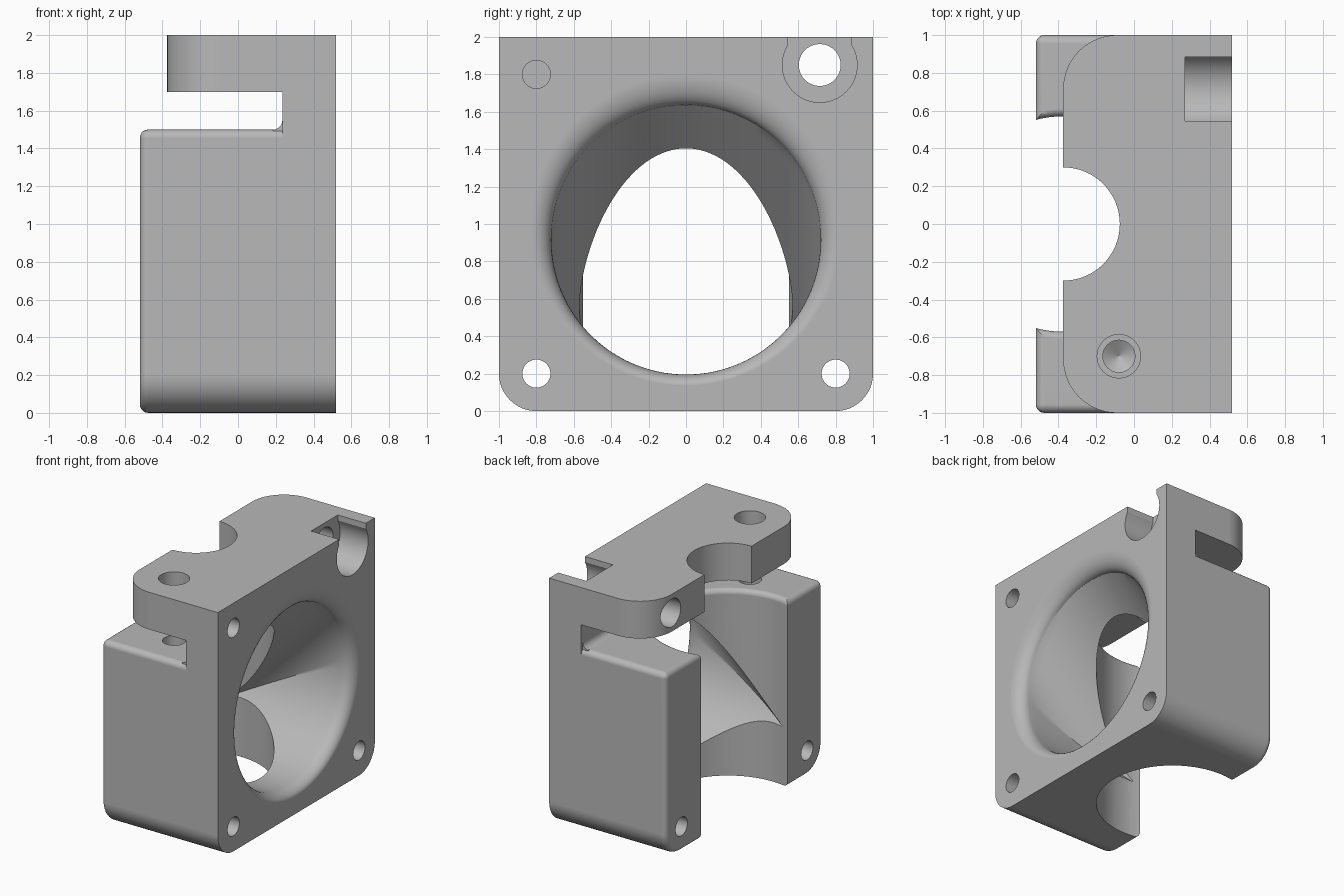
import bpy, bmesh
from math import sin, cos, pi, sqrt

if "Cube" in bpy.data.objects:
    bpy.data.objects.remove(bpy.data.objects["Cube"])

grey = bpy.data.materials.new("plain grey")
grey.use_nodes = True
grey.diffuse_color = (0.48, 0.48, 0.48, 1)
grey.node_tree.nodes["Principled BSDF"].inputs["Base Color"].default_value = (0.48, 0.48, 0.48, 1)


def place(axis, u, v, w):
    """Put a profile point (u, v) at depth w along an axis."""
    return {"x": (w, u, v), "y": (u, w, v), "z": (u, v, w)}[axis]


def finish(name, bm):
    bmesh.ops.recalc_face_normals(bm, faces=bm.faces)
    mesh = bpy.data.meshes.new(name)
    bm.to_mesh(mesh)
    bm.free()
    mesh.materials.append(grey)
    obj = bpy.data.objects.new(name, mesh)
    bpy.context.collection.objects.link(obj)
    return obj


def loft(name, rings, bevel_rule=None):
    """Skin equal-length rings of 3D points and cap both ends."""
    bm = bmesh.new()
    loops = [[bm.verts.new(p) for p in ring] for ring in rings]
    n = len(loops[0])
    for a, b in zip(loops, loops[1:]):
        for i in range(n):
            j = (i + 1) % n
            bm.faces.new((a[i], a[j], b[j], b[i]))
    bm.faces.new(loops[0])
    bm.faces.new(loops[-1])
    if bevel_rule:
        bmesh.ops.recalc_face_normals(bm, faces=bm.faces)
        edges = [e for e in bm.edges if bevel_rule(*[v.co for v in e.verts])]
        bmesh.ops.bevel(bm, geom=edges, offset=0.045, segments=5, profile=0.5, affect="EDGES")
    return finish(name, bm)


def prism(name, axis, pts, a, b, rule=None):
    return loft(name, [[place(axis, u, v, w) for u, v in pts] for w in (a, b)], rule)


def box_pts(u0, u1, v0, v1):
    return [(u0, v0), (u1, v0), (u1, v1), (u0, v1)]


def arc(cu, cv, r, start, end, n=12):
    return [(cu + r * cos(start + (end - start) * i / n),
             cv + r * sin(start + (end - start) * i / n)) for i in range(n + 1)]


def turned(name, axis, cu, cv, steps, n=64):
    """Round solid from (depth, radius) steps."""
    return loft(name, [[place(axis, cu + r * cos(2 * pi * i / n), cv + r * sin(2 * pi * i / n), w)
                        for i in range(n)] for w, r in steps])


def combine(target, tool, operation):
    mod = target.modifiers.new(operation, "BOOLEAN")
    mod.operation, mod.object, mod.solver = operation, tool, "EXACT"
    bpy.context.view_layer.objects.active = target
    bpy.ops.object.modifier_apply(modifier=mod.name)
    bpy.data.objects.remove(tool)


def outline(top):
    """Front plate outline with rounded lower corners."""
    return (arc(-0.8, 0.2, 0.2, pi, 1.5 * pi) + arc(0.8, 0.2, 0.2, 1.5 * pi, 2 * pi)
            + [(1, top), (-1, top)])


# Solid parts: back slab, lower block with soft edges, upper clamp plate
body = prism("fan_duct_mount", "x", outline(2), 0.235, 0.52)


def soft_edge(a, b):
    at_end = max(a.x, b.x) < -0.51
    on_top = min(a.z, b.z) > 1.49 and abs(a.x - b.x) > 0.1
    return at_end or on_top


combine(body, prism("lower_block", "x", outline(1.5), -0.52, 0.3, soft_edge), "UNION")
clamp = (arc(-0.09, -0.715, 0.285, 1.5 * pi, pi, 16) + arc(-0.09, 0.715, 0.285, pi, pi / 2, 16)
         + [(0.3, 1), (0.3, -1)])
combine(body, prism("clamp_plate", "z", clamp, 1.7, 2), "UNION")
fillet = arc(0.185, 1.55, 0.05, 1.5 * pi, 2 * pi, 6) + [(0.26, 1.55), (0.26, 1.48), (0.185, 1.48)]
combine(body, prism("slot_fillet", "y", fillet, -0.98, 0.98), "UNION")

# Vertical round pocket in the lower block, with a softened upper rim
rim = [(1.5 - 0.04 * (1 - sin(t)), 0.57 + 0.04 * (1 - cos(t)))
       for t in [pi / 2 * i / 5 for i in range(6)]]
cuts = [turned("pocket", "z", -0.375, 0, [(-0.1, 0.57)] + rim + [(1.6, 0.61)], 96),
        turned("clamp_notch", "z", -0.375, 0, [(1.65, 0.3), (2.1, 0.3)])]


# Air duct: flared mouth, level floor, roof sloping down into the pocket
def duct_ring(x, roof, floor, r, n=40):
    w = sqrt(r * r - ((floor - roof) / 2) ** 2)
    ys = [w * cos(pi * i / n) for i in range(n + 1)]
    upper = [(x, y, roof + sqrt(max(r * r - y * y, 0))) for y in ys]
    lower = [(x, y, floor - sqrt(max(r * r - y * y, 0))) for y in ys[::-1]]
    return upper + lower[1:-1] if floor == roof else \
        upper[:-1] + [(x, -w, (roof + floor) / 2)] + lower[1:-1]


rings = [duct_ring(0.55, 0.965, 0.965, 0.83)]
for i in range(9):
    t = pi / 2 * i / 8
    flare = 1 - sin(t)
    c = 0.915 + 0.05 * flare
    rings.append(duct_ring(0.425 + 0.095 * cos(t), c, c, 0.72 + 0.11 * flare))
for i in range(1, 19):
    x = 0.425 - 0.885 * i / 18
    rings.append(duct_ring(x, 0.49 + x, 0.915, 0.72))
cuts.append(loft("air_duct", rings))

# Fan screw holes: two go right through, one is blind
for y in (-0.8, 0.8):
    cuts.append(turned("fan_hole", "x", y, 0.2, [(-0.6, 0.075), (0.6, 0.075)], 40))
cuts.append(turned("blind_fan_hole", "x", -0.8, 1.8, [(0.2, 0.075), (0.6, 0.075)], 40))

# Clamp screw: clearance hole in the plate, pointed pilot hole below
cuts.append(turned("clearance_hole", "z", -0.08, -0.7, [(1.6, 0.115), (2.1, 0.115)], 40))
cuts.append(turned("pilot_hole", "z", -0.08, -0.7, [(0.95, 0.002), (1.0, 0.085), (1.6, 0.085)], 40))

# Cross bolt with a counterbore that opens upward
cuts.append(turned("bolt_hole", "x", 0.715, 1.85, [(-0.6, 0.112), (0.6, 0.112)], 40))
cuts.append(turned("counterbore", "x", 0.715, 1.85, [(0.27, 0.2), (0.6, 0.2)], 48))
cuts.append(prism("counterbore_mouth", "x", box_pts(0.545, 0.885, 1.9, 2.1), 0.27, 0.61))

for cutter in cuts:
    cutter.hide_render = True
    combine(body, cutter, "DIFFERENCE")

# Smooth curves, crisp edges
bpy.ops.object.select_all(action="DESELECT")
body.select_set(True)
bpy.context.view_layer.objects.active = body
bpy.ops.object.shade_smooth_by_angle(angle=pi / 6)
weighted = body.modifiers.new("even_shading", "WEIGHTED_NORMAL")
weighted.keep_sharp = True
